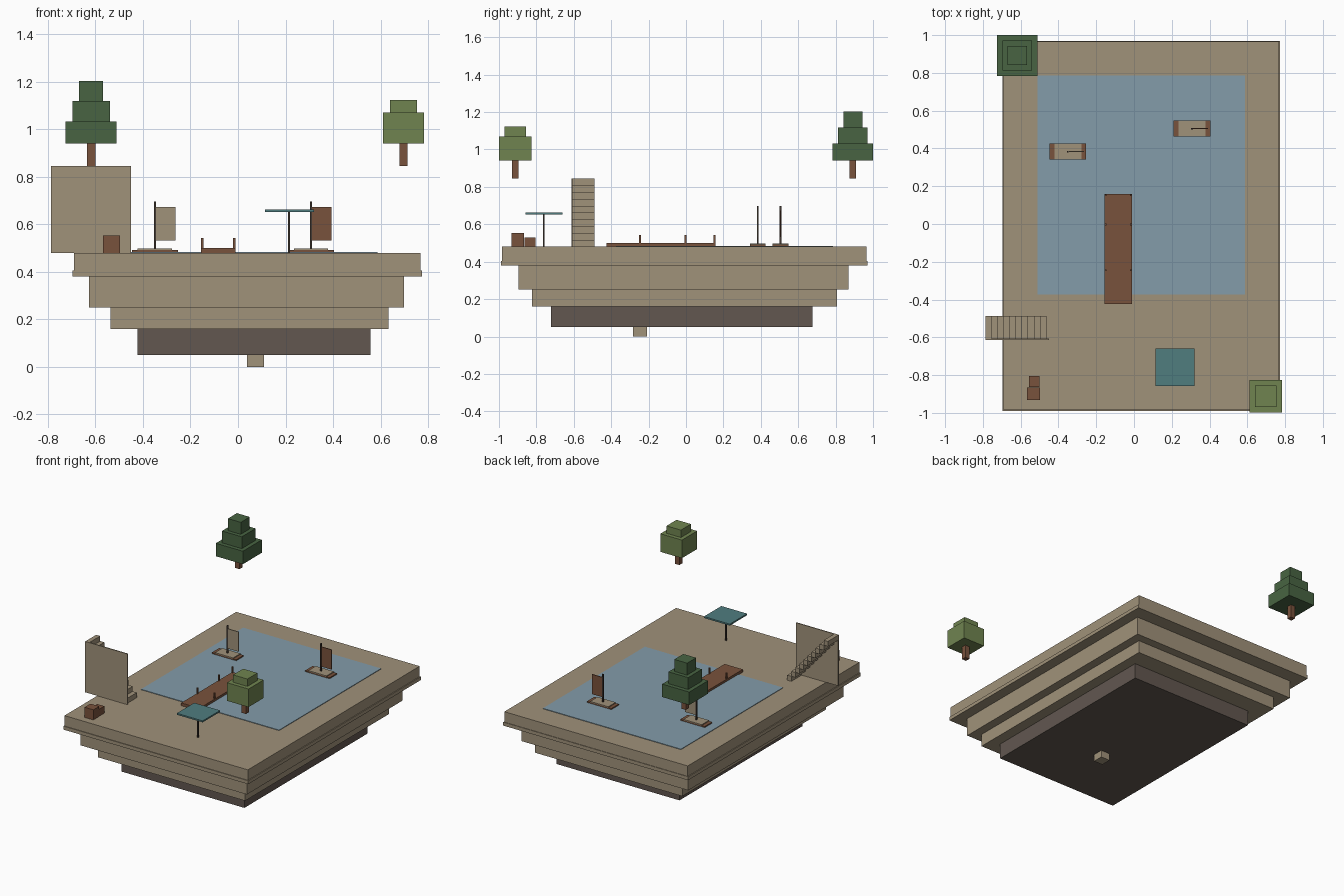
import bpy


def lin(c):
    c /= 255
    return c / 12.92 if c <= 0.04045 else ((c + 0.055) / 1.055) ** 2.4


def mat(name, r, g, b):
    m = bpy.data.materials.new(name)
    m.diffuse_color = (lin(r), lin(g), lin(b), 1)
    return m


TAN = mat("sandstone", 160, 146, 122)
DARK = mat("dark_rock", 98, 87, 80)
WATER = mat("water_blue", 131, 156, 170)
BROWN = mat("wood_brown", 121, 82, 60)
MAST = mat("dark_wood", 66, 56, 50)
TEAL = mat("canopy_teal", 80, 125, 127)
PINE = mat("pine_green", 72, 100, 66)
LEAF = mat("leaf_green", 112, 132, 80)


def box(name, x, y, z, m):
    """Box from (min, max) ranges on each axis."""
    v = [(a, b, c) for c in z for b in y for a in x]
    f = [(0, 2, 3, 1), (4, 5, 7, 6), (0, 1, 5, 4),
         (2, 6, 7, 3), (0, 4, 6, 2), (1, 3, 7, 5)]
    me = bpy.data.meshes.new(name)
    me.from_pydata(v, [], f)
    me.materials.append(m)
    ob = bpy.data.objects.new(name, me)
    bpy.context.collection.objects.link(ob)
    return ob


def column(name, cx, cy, w, z, m):
    return box(name, (cx - w / 2, cx + w / 2), (cy - w / 2, cy + w / 2), z, m)


# Stepped floating island
box("island_top", (-0.69, 0.768), (-0.985, 0.966), (0.405, 0.48), TAN)
box("island_rim", (-0.696, 0.774), (-0.99, 0.97), (0.38, 0.405), TAN)
box("island_middle", (-0.626, 0.698), (-0.896, 0.869), (0.25, 0.38), TAN)
box("island_lower", (-0.536, 0.634), (-0.824, 0.807), (0.16, 0.25), TAN)
box("island_base", (-0.422, 0.557), (-0.723, 0.676), (0.05, 0.16), DARK)
box("bottom_stone", (0.038, 0.11), (-0.283, -0.208), (0.0, 0.05), TAN)

# Water surface
box("water", (-0.51, 0.588), (-0.373, 0.786), (0.477, 0.484), WATER)

# Dock with posts
box("dock_deck", (-0.155, -0.01), (-0.424, 0.158), (0.48, 0.5), BROWN)
for py in (-0.245, -0.003, 0.152):
    for px in (-0.15, -0.015):
        column("dock_post", px, py, 0.01, (0.48, 0.542), BROWN)

# Sailing boats
for bx, by, sail in ((-0.35, 0.383, TAN), (0.307, 0.505, BROWN)):
    box("boat_hull", (bx - 0.097, bx + 0.097), (by - 0.042, by + 0.042),
        (0.482, 0.492), BROWN)
    box("boat_deck", (bx - 0.072, bx + 0.072), (by - 0.042, by + 0.042),
        (0.492, 0.498), TAN)
    column("boat_mast", bx, by, 0.009, (0.49, 0.697), MAST)
    box("boat_sail", (bx + 0.005, bx + 0.086), (by - 0.003, by + 0.003),
        (0.532, 0.674), sail)

# Staircase: steps rising towards -x along a thin wall
box("stair_wall", (-0.786, -0.45), (-0.613, -0.606), (0.48, 0.845), TAN)
N = 10
run, rise = 0.323 / N, 0.365 / N
for i in range(N):
    x1 = -0.463 - i * run
    z0 = 0.48 + i * rise
    box("stair_step", (x1 - run, x1), (-0.606, -0.488), (z0, z0 + rise), TAN)

# Sunshade
column("shade_pole", 0.215, -0.761, 0.009, (0.48, 0.655), MAST)
box("shade_canopy", (0.114, 0.319), (-0.857, -0.66), (0.652, 0.663), TEAL)

# Crates
box("large_crate", (-0.567, -0.497), (-0.933, -0.866), (0.48, 0.553), BROWN)
box("small_crate", (-0.556, -0.499), (-0.864, -0.805), (0.48, 0.53), BROWN)


# Floating trees: trunk and stacked foliage tiers
def tree(name, cx, cy, trunk, tiers, m):
    column(name + "_trunk", cx, cy, trunk, (0.846, 0.942), BROWN)
    for w, z0, z1 in tiers:
        column(name + "_foliage", cx, cy, w, (z0, z1), m)


tree("pine", -0.618, 0.892, 0.035,
     ((0.215, 0.94, 1.033), (0.157, 1.033, 1.118), (0.102, 1.118, 1.204)), PINE)
tree("leafy_tree", 0.697, -0.913, 0.034,
     ((0.172, 0.94, 1.07), (0.114, 1.07, 1.123)), LEAF)
